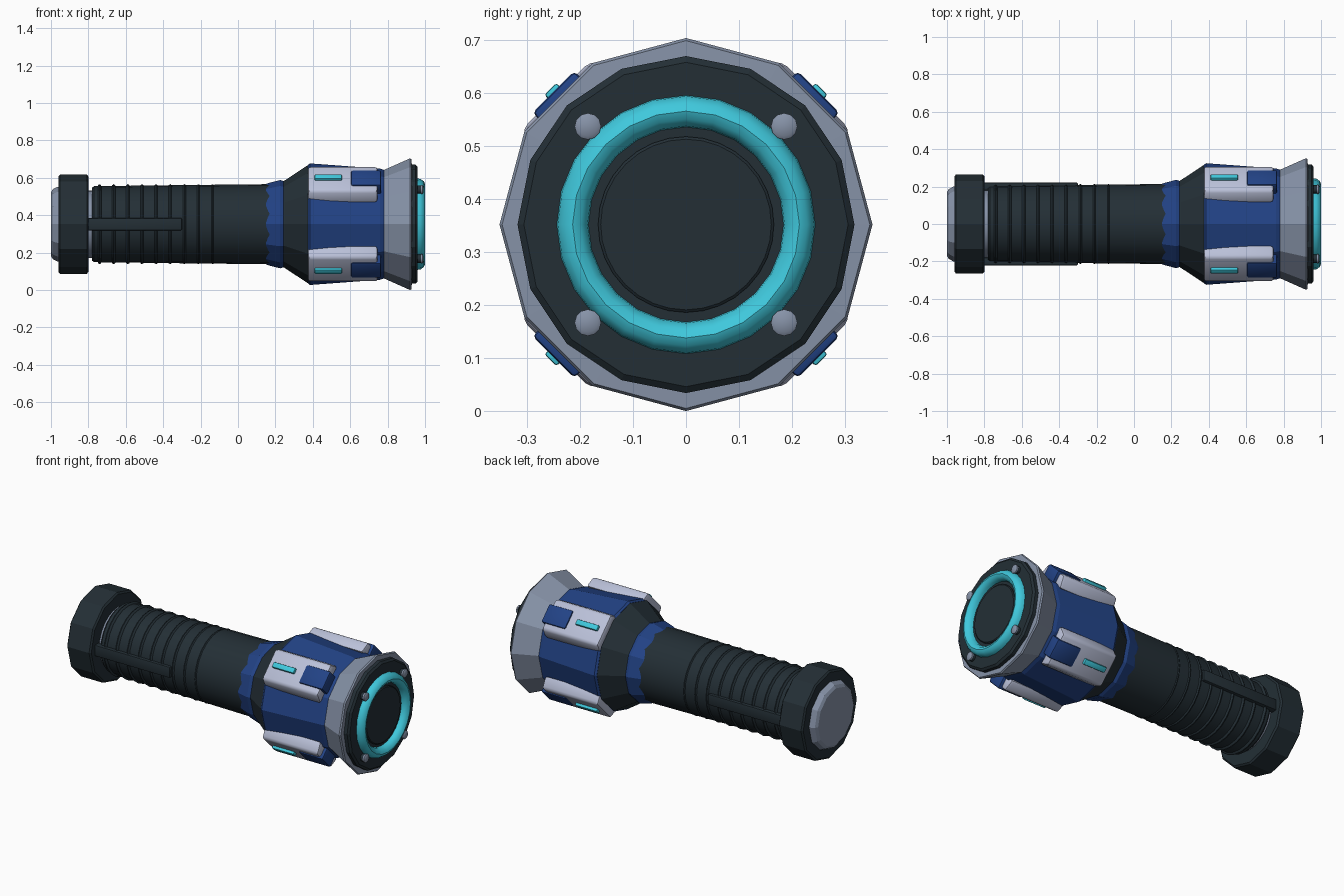
import bpy, bmesh, math
from mathutils import Matrix, Vector

if "Cube" in bpy.data.objects:
    bpy.data.objects.remove(bpy.data.objects["Cube"])

AXIS = Vector((0, 0, 0.352))   # the body lies along x at this height


def material(name, rgb):
    m = bpy.data.materials.new(name)
    m.use_nodes = True
    m.diffuse_color = (*rgb, 1)
    m.node_tree.nodes["Principled BSDF"].inputs["Base Color"].default_value = (*rgb, 1)
    return m


DARK = material("charcoal", (0.017, 0.028, 0.036))
BLUE = material("deep blue", (0.016, 0.055, 0.235))
GREY = material("steel grey", (0.24, 0.29, 0.39))
PALE = material("pale lavender", (0.49, 0.53, 0.69))
TEAL = material("bright teal", (0.05, 0.58, 0.72))


def finish(bm, name, mat, smooth=None):
    bmesh.ops.recalc_face_normals(bm, faces=bm.faces[:])
    mesh = bpy.data.meshes.new(name)
    bm.to_mesh(mesh)
    bm.free()
    mesh.materials.append(mat)
    ob = bpy.data.objects.new(name, mesh)
    bpy.context.collection.objects.link(ob)
    if smooth:
        bpy.ops.object.select_all(action='DESELECT')
        ob.select_set(True)
        bpy.context.view_layer.objects.active = ob
        bpy.ops.object.shade_smooth_by_angle(angle=math.radians(smooth))
    return ob


def lathe(name, mat, profile, sides=12, smooth=None, closed=False, centre=AXIS):
    """Spin (x, radius) points around the long axis; open ends get caps."""
    bm = bmesh.new()
    rings = []
    for x, r in profile:
        rings.append([bm.verts.new((x, centre.y + r * math.sin(i * math.tau / sides),
                                    centre.z + r * math.cos(i * math.tau / sides)))
                      for i in range(sides)])
    pairs = list(zip(rings, rings[1:]))
    if closed:
        pairs.append((rings[-1], rings[0]))
    else:
        bm.faces.new(rings[0])
        bm.faces.new(rings[-1])
    for a, b in pairs:
        for i in range(sides):
            j = (i + 1) % sides
            bm.faces.new((a[i], a[j], b[j], b[i]))
    return finish(bm, name, mat, smooth)


def block(name, mat, x0, x1, r0, r1, half, angle, bevel, flare=0.0):
    """Bevelled block lying on the body at an angle, from radius r0 to r1."""
    bm = bmesh.new()
    bmesh.ops.create_cube(bm, size=1)
    for v in bm.verts:
        width = half + (flare if v.co.z < 0 else 0)
        v.co = (x1 if v.co.x > 0 else x0,
                math.copysign(width, v.co.y),
                r1 if v.co.z > 0 else r0)
    bmesh.ops.bevel(bm, geom=bm.edges[:], offset=bevel, segments=2,
                    profile=0.5, affect='EDGES')
    bm.transform(Matrix.Translation(AXIS) @ Matrix.Rotation(math.radians(angle), 4, 'X'))
    return finish(bm, name, mat, 35)


# Rear end
lathe("end_cap", GREY, [(-1, 0.17), (-0.99, 0.187), (-0.965, 0.2), (-0.94, 0.2)])
lathe("pommel", DARK, [(-0.96, 0.255), (-0.952, 0.265), (-0.808, 0.265), (-0.8, 0.255)])
lathe("neck", GREY, [(-0.82, 0.18), (-0.75, 0.18)], 24, 30)

# Grip with raised rings and two side rails
lathe("grip", DARK, [(-0.78, 0.195), (-0.77, 0.203), (-0.3, 0.209), (0.17, 0.214)], 24, 30)
for n in range(9):
    x = -0.74 + n * 0.0755
    lathe(f"grip_ring_{n + 1}", DARK,
          [(x - 0.011, 0.195), (x - 0.008, 0.209), (x, 0.214), (x + 0.008, 0.209),
           (x + 0.011, 0.195)], 24, 50)
for side, angle in (("front", 90), ("back", -90)):
    block(f"{side}_rail", DARK, -0.81, -0.3, 0.18, 0.221, 0.033, angle, 0.006)

# Head
lathe("collar", BLUE, [(0.15, 0.215), (0.16, 0.219), (0.225, 0.236), (0.245, 0.23)])
lathe("shoulder", DARK, [(0.235, 0.226), (0.25, 0.234), (0.372, 0.315), (0.38, 0.315)])
lathe("head_body", BLUE, [(0.373, 0.316), (0.385, 0.325), (0.76, 0.297), (0.78, 0.29)])
lathe("bezel", GREY, [(0.77, 0.287), (0.785, 0.292), (0.92, 0.352), (0.928, 0.347), (0.93, 0.3)])

# Four armour plates, each with a blue pad and a teal light strip
for n, angle in enumerate((45, 135, 225, 315), 1):
    block(f"plate_{n}", PALE, 0.373, 0.747, 0.275, 0.346, 0.092, angle, 0.015, 0.025)
    block(f"plate_pad_{n}", BLUE, 0.605, 0.765, 0.28, 0.354, 0.056, angle, 0.009)
    block(f"plate_light_{n}", TEAL, 0.41, 0.555, 0.33, 0.362, 0.016, angle, 0.005)

# Front face with glowing ring and studs
lathe("face_plate", DARK, [(0.92, 0.31), (0.928, 0.318), (0.95, 0.318), (0.96, 0.306)], 16)
lathe("glow_ring", TEAL, [(0.95, 0.245), (0.976, 0.242), (0.994, 0.229), (1, 0.214),
                          (0.994, 0.199), (0.976, 0.186), (0.95, 0.183)], 24, 40, True)
lathe("lens", DARK, [(0.95, 0.166), (0.966, 0.166), (0.97, 0.161)], 32, 30)
for n, angle in enumerate((45, 135, 225, 315), 1):
    a = math.radians(angle)
    spot = AXIS + Vector((0, math.sin(a), math.cos(a))) * 0.262
    lathe(f"stud_{n}", DARK, [(0.95, 0.022), (0.98, 0.022)], 12, 40, centre=spot)
    lathe(f"stud_head_{n}", GREY, [(0.978, 0.025), (0.986, 0.025), (0.991, 0.018)], 12, 40,
          centre=spot)
